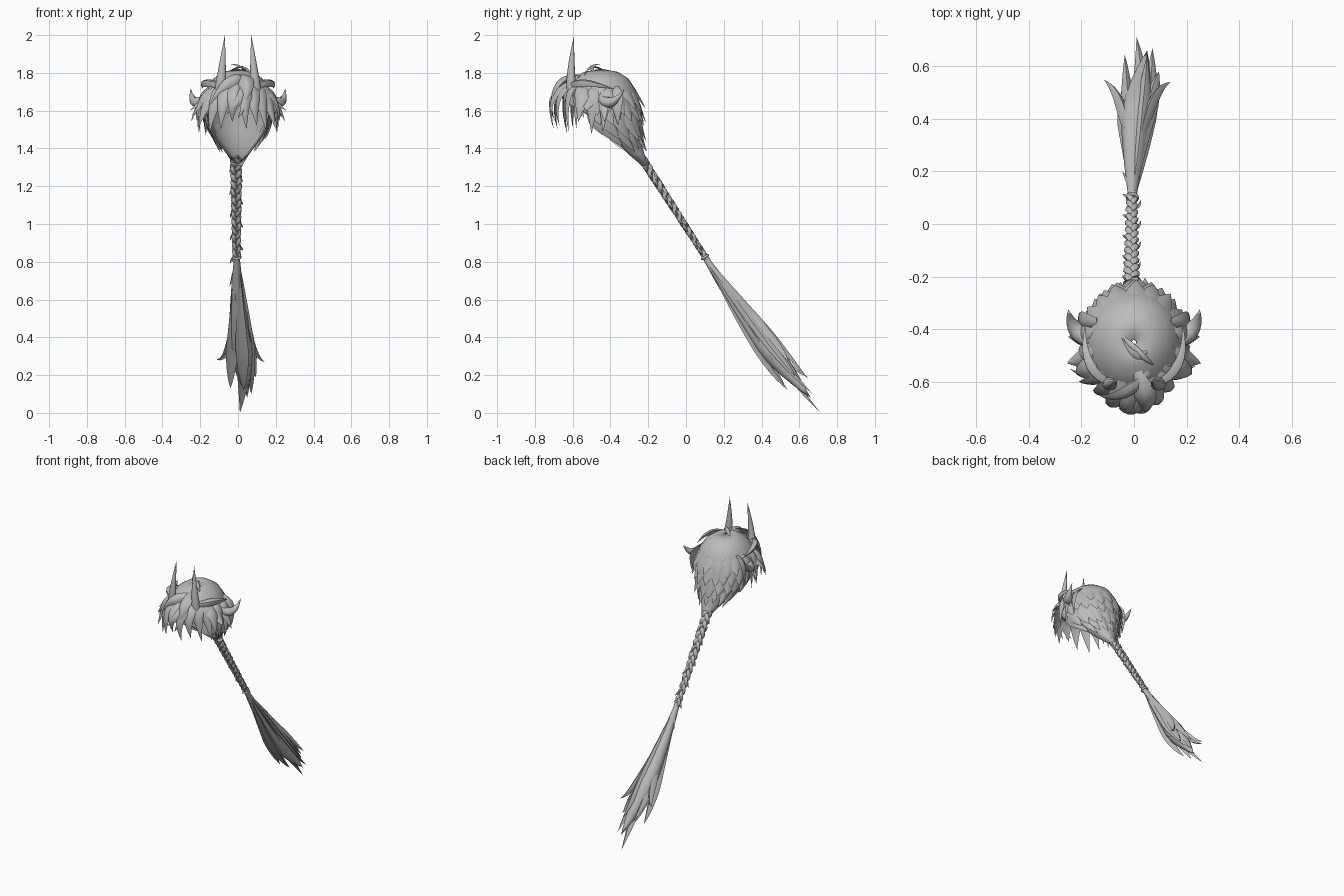
import bpy, bmesh, random
from math import sin, cos, pi, radians
from mathutils import Vector as V

random.seed(4)
if "Cube" in bpy.data.objects:
    bpy.data.objects.remove(bpy.data.objects["Cube"], do_unlink=True)

GREY = (0.5, 0.5, 0.5, 1)
mat = bpy.data.materials.new("hair grey")
mat.use_nodes = True
mat.diffuse_color = GREY
mat.node_tree.nodes["Principled BSDF"].inputs["Base Color"].default_value = GREY

LEAF = [(-1, -.6), (-.5, .4), (0, .8), (.5, .4), (1, -.6), (0, -.2)]
ROUND = [(cos(k * pi / 5), sin(k * pi / 5)) for k in range(10)]


def finish(bm, name, angle=45):
    bmesh.ops.remove_doubles(bm, verts=bm.verts, dist=0.0003)
    bmesh.ops.recalc_face_normals(bm, faces=bm.faces)
    me = bpy.data.meshes.new(name)
    bm.to_mesh(me)
    bm.free()
    ob = bpy.data.objects.new(name, me)
    bpy.context.collection.objects.link(ob)
    me.materials.append(mat)
    bpy.ops.object.select_all(action='DESELECT')
    ob.select_set(True)
    bpy.context.view_layer.objects.active = ob
    bpy.ops.object.shade_smooth_by_angle(angle=radians(angle))
    return ob


def lock(bm, pts, width, thick, normal, root=.5, peak=.35, section=LEAF, steps=9):
    """Sweep a tapering lock through start, middle and tip."""
    a, b, c = map(V, pts)
    rings = []
    for i in range(steps + 1):
        t = i / steps
        p = a * (1 - t) * (1 - 2 * t) + b * 4 * t * (1 - t) + c * t * (2 * t - 1)
        tan = (a * (4 * t - 3) + b * (4 - 8 * t) + c * (4 * t - 1)).normalized()
        side = tan.cross(V(normal)).normalized()
        up = side.cross(tan)
        s = root + (1 - root) * t / peak if t < peak else 1 - ((t - peak) / (1 - peak)) ** 1.5
        rings.append([bm.verts.new(p + side * u * width * s + up * v * thick * s)
                      for u, v in section])
    n = len(section)
    bm.faces.new(rings[0])
    for r, q in zip(rings, rings[1:]):
        for k in range(n):
            bm.faces.new((r[k], r[(k + 1) % n], q[(k + 1) % n], q[k]))


# Scalp levels: z, centre y, half width, half depth, half angle of the arc
LEVELS = [(1.82, -.45, .01, .01, 180), (1.805, -.45, .08, .09, 180), (1.77, -.45, .13, .145, 180),
          (1.71, -.455, .17, .19, 180), (1.65, -.455, .185, .205, 165), (1.58, -.44, .185, .2, 115),
          (1.5, -.39, .155, .15, 105), (1.43, -.335, .105, .1, 105), (1.37, -.28, .06, .06, 115),
          (1.31, -.215, .025, .02, 180)]


def scalp(a, z, out=0):
    """Point on the scalp at angle a from the back, pushed outward."""
    for hi, lo in zip(LEVELS, LEVELS[1:]):
        if z >= lo[0]:
            break
    f = (hi[0] - z) / (hi[0] - lo[0])
    cy, rx, ry = (hi[k] + (lo[k] - hi[k]) * f for k in (1, 2, 3))
    return V(((rx + out) * sin(a), cy + (ry + out) * cos(a), z))


# Smooth scalp shell, open at the face
bm = bmesh.new()
rows = []
for z, cy, rx, ry, half in LEVELS:
    rows.append([bm.verts.new((rx * sin(a), cy + ry * cos(a), z))
                 for a in (radians(half) * (k / 16 - 1) for k in range(33))])
for r, q in zip(rows, rows[1:]):
    for k in range(32):
        bm.faces.new((r[k], r[k + 1], q[k + 1], q[k]))
shell = finish(bm, "scalp_hair", 60)
sol = shell.modifiers.new("thickness", 'SOLIDIFY')
sol.thickness = 0.008

# Layered locks on the back and sides: start z, tip z, flick, span, count
bm = bmesh.new()
for z0, z1, flick, span, count in [(1.74, 1.59, .02, 95, 11), (1.68, 1.53, .025, 100, 13),
                                   (1.61, 1.45, .022, 105, 12), (1.53, 1.39, .015, 100, 9)]:
    for k in range(count):
        a = radians(span * (2 * k / (count - 1) - 1)) + random.uniform(-.05, .05)
        tip = z1 + random.uniform(-.02, .025)
        mid = (z0 + tip) / 2
        lock(bm, (scalp(a, z0, -.006), scalp(a * 1.01, mid, .004),
                  scalp(a * 1.03, tip, flick + random.uniform(0, .015))),
             .042 if z0 > 1.55 else .028, .009, (sin(a), cos(a), .3), .7)
finish(bm, "back_locks")

# Fringe swept from the parting: middle x, tip (x, y, z), half width
bm = bmesh.new()
for mx, tx, ty, tz, w in [(-.02, -.03, -.69, 1.54, .042), (.035, .045, -.7, 1.50, .04),
                          (-.07, -.09, -.68, 1.50, .045), (.08, .10, -.67, 1.52, .042),
                          (-.11, -.15, -.63, 1.48, .045), (.12, .15, -.62, 1.49, .042),
                          (-.14, -.21, -.6, 1.51, .04), (.15, .20, -.58, 1.50, .04),
                          (-.15, -.245, -.55, 1.57, .035), (.16, .235, -.54, 1.56, .035),
                          (.01, -.06, -.7, 1.58, .035), (.05, .0, -.715, 1.56, .03)]:
    start = (.03 + mx * .45, -.57 + abs(mx) * .15, 1.775 - abs(mx) * .2)
    my = -.705 + 5.5 * mx * mx
    lock(bm, (start, (mx, my, 1.675), (tx, ty, tz)), w, .014, (mx * 3, -1, .3), .6)
# Rounded tuft over the parting
lock(bm, ((.0, -.56, 1.775), (.045, -.67, 1.745), (.03, -.715, 1.62)), .045, .022, (0, -1, .5), .6)
lock(bm, ((.06, -.57, 1.77), (-.05, -.655, 1.75), (-.15, -.64, 1.63)), .035, .016, (0, -1, .5), .6)
finish(bm, "fringe")

# Mirrored side pieces
for s, side in ((1, "left"), (-1, "right")):
    bm = bmesh.new()
    for y0, x1, y1, z1 in [(-.54, .22, -.57, 1.54), (-.5, .255, -.53, 1.60), (-.5, .2, -.5, 1.475),
                           (-.45, .25, -.43, 1.54), (-.42, .21, -.44, 1.485), (-.38, .2, -.36, 1.52)]:
        lock(bm, ((s * .14, y0, 1.72), (s * .2, (y0 + y1) / 2, 1.65), (s * x1, y1, z1)),
             .04, .012, (s, -.3, .2), .6)
    finish(bm, side + "_side_locks")

    bm = bmesh.new()
    lock(bm, ((s * .1, -.6, 1.65), (s * .086, -.608, 1.8), (s * .07, -.592, 2.0)),
         .03, .027, (s * .4, -1, 0), .8, .2, ROUND)
    finish(bm, side + "_ear_spike")

    bm = bmesh.new()
    lock(bm, ((s * .165, -.45, 1.67), (s * .225, -.395, 1.645), (s * .25, -.325, 1.715)),
         .034, .03, (0, 0, 1), .7, .3, ROUND)
    finish(bm, side + "_curled_tuft")

    bm = bmesh.new()
    lock(bm, ((s * .09, -.61, 1.735), (s * .175, -.53, 1.75), (s * .185, -.38, 1.715)),
         .025, .018, (s, 0, .6), .7, .4)
    finish(bm, side + "_temple_band")

# Stray crown strands
bm = bmesh.new()
lock(bm, ((.05, -.47, 1.8), (.01, -.5, 1.835), (-.05, -.43, 1.848)), .016, .006, (0, 0, 1), .5)
lock(bm, ((-.04, -.43, 1.81), (.03, -.5, 1.83), (.08, -.54, 1.78)), .014, .006, (0, 0, 1), .5)
finish(bm, "crown_strands")

# Three plaited strands of the braid
TOP, END = V((-.01, -.235, 1.35)), V((-.008, .115, .805))
axis = (END - TOP).normalized()
up = V((1, 0, 0)).cross(axis)
for j in range(3):
    cu = bpy.data.curves.new("braid_strand", 'CURVE')
    cu.dimensions = '3D'
    cu.bevel_depth = 0.014
    cu.bevel_resolution = 1
    sp = cu.splines.new('POLY')
    N = 80
    sp.points.add(N)
    for i, pt in enumerate(sp.points):
        ph = 2 * pi * (4.5 * i / N + j / 3)
        grow = 1.1 - .35 * i / N
        p = TOP.lerp(END, i / N) + V((.017 * sin(ph) * grow, 0, 0)) + up * .009 * sin(2 * ph) * grow
        pt.co = (*p, 1)
        pt.radius = grow
    cu.materials.append(mat)
    ob = bpy.data.objects.new("braid_strand", cu)
    bpy.context.collection.objects.link(ob)
    bpy.ops.object.select_all(action='DESELECT')
    ob.select_set(True)
    bpy.context.view_layer.objects.active = ob
    bpy.ops.object.convert(target='MESH')
    bpy.ops.object.shade_smooth_by_angle(angle=radians(60))

# Small loose hairs along the braid
bm = bmesh.new()
for k in range(9):
    p = TOP.lerp(END, (k + .5) / 9)
    s = 1 if k % 2 else -1
    lock(bm, (p, p + V((s * .024, 0, 0)) + axis * .025, p + V((s * .034, 0, 0)) + axis * .05 + up * .01 * s),
         .008, .005, up, .6)
finish(bm, "braid_loose_hairs")

# Loose tail with a full core and pointed outer locks
bm = bmesh.new()
SLANT = (0, .8, .6)
ROOT = (-.006, .1, .825)
lock(bm, (ROOT, (.008, .38, .42), (.05, .66, .08)), .064, .062, SLANT, .24, .58, ROUND, 14)
for mid, tip, w in [((.03, .41, .37), (.01, .712, .0), .04), ((.05, .42, .41), (.095, .58, .19), .035),
                    ((.05, .42, .44), (.14, .54, .27), .022), ((-.03, .4, .42), (-.115, .55, .28), .024),
                    ((-.03, .37, .38), (-.04, .53, .13), .032), ((-.02, .4, .4), (-.035, .645, .19), .028),
                    ((.03, .4, .47), (.05, .645, .18), .03), ((.02, .35, .37), (.03, .54, .12), .035),
                    ((.05, .4, .4), (.07, .67, .1), .035)]:
    lock(bm, (ROOT, mid, tip), w, .026, SLANT, .25, .55, LEAF, 12)
lock(bm, ((-.01, .14, .77), (-.025, .17, .73), (-.045, .2, .67)), .01, .006, SLANT)
finish(bm, "tail_locks")

# Tie where the braid ends
bpy.ops.mesh.primitive_torus_add(major_radius=0.018, minor_radius=0.007, major_segments=16,
                                 minor_segments=8, location=ROOT,
                                 rotation=axis.to_track_quat('Z', 'Y').to_euler())
tie = bpy.context.object
tie.name = "braid_tie"
tie.data.materials.append(mat)
bpy.ops.object.shade_smooth_by_angle(angle=radians(60))
